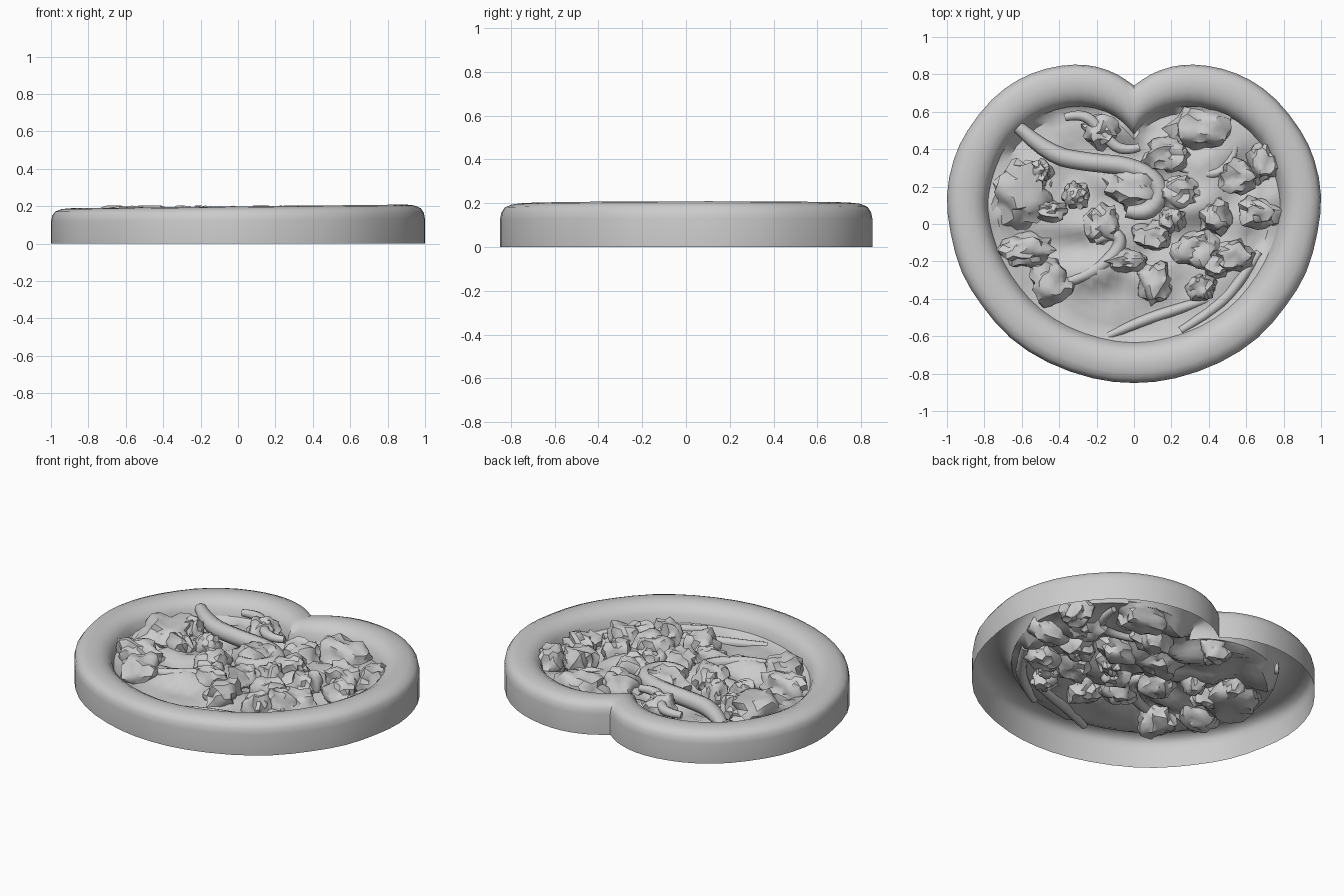
import bpy, bmesh, math, random
from mathutils import Vector, noise

if "Cube" in bpy.data.objects:
    bpy.data.objects.remove(bpy.data.objects["Cube"])

random.seed(4)

# Right halves of the heart outlines, notch to tip
OUTER = [(0, .74), (.09, .80), (.2, .84), (.32, .852), (.47, .83), (.62, .77),
         (.76, .665), (.89, .50), (.965, .34), (1, .15), (.98, -.05), (.92, -.26),
         (.81, -.44), (.66, -.61), (.46, -.74), (.22, -.825), (0, -.85)]
INNER = [(0, .48), (.06, .545), (.15, .60), (.28, .63), (.42, .61), (.55, .55),
         (.67, .44), (.74, .30), (.775, .17), (.78, .07), (.755, -.06), (.70, -.2),
         (.61, -.34), (.5, -.455), (.35, -.55), (.18, -.61), (0, -.635)]


def heart(half, steps=2):
    """Smooth the half outline with a spline, keep the notch sharp, mirror it."""
    p = [Vector(q) for q in half]
    p = [2 * p[0] - p[1]] + p + [Vector((-half[-2][0], half[-2][1]))]
    out = []
    for a, b, c, d in zip(p, p[1:], p[2:], p[3:]):
        for k in range(steps):
            t = k / steps
            out.append(.5 * (2 * b + (c - a) * t + (2 * a - 5 * b + 4 * c - d) * t ** 2
                             + (3 * b - a - 3 * c + d) * t ** 3))
    out.append(Vector(half[-1]))
    return out + [Vector((-v.x, v.y)) for v in out[-2:0:-1]]


def finish(bm, name, angle=50):
    bmesh.ops.recalc_face_normals(bm, faces=bm.faces)
    me = bpy.data.meshes.new(name)
    bm.to_mesh(me)
    bm.free()
    me.shade_smooth()
    me.set_sharp_from_angle(angle=math.radians(angle))
    ob = bpy.data.objects.new(name, me)
    bpy.context.collection.objects.link(ob)


def loft(bm, rings):
    for a, b in zip(rings, rings[1:]):
        for i in range(len(a)):
            j = (i + 1) % len(a)
            bm.faces.new((a[i], a[j], b[j], b[i]))


def floor_z(x, y):
    rough = .09 if y > -.35 else .04
    return .085 + rough * noise.noise(Vector((x * 6, y * 6, 2.3)))


outer, inner = heart(OUTER), heart(INNER)

# Rounded crust, open underneath, a little higher on the right
bm = bmesh.new()
section = [(0, 0), (0, .125), (.03, .157), (.1, .18), (.25, .194), (.45, .199),
           (.65, .194), (.82, .175), (.94, .145), (1, .10)]
loft(bm, [[bm.verts.new((*o.lerp(i, t), z * (1 + .05 * o.x)))
           for o, i in zip(outer, inner)] for t, z in section])
finish(bm, "crust")

# Bumpy cheese sheet inside the crust
bm = bmesh.new()
rings = []
for s in (1.0, .94, .87, .8, .72, .64, .56, .48, .4, .3, .2, .1):
    rings.append([bm.verts.new((p.x * s, p.y * s, .1 * (1 + .05 * p.x) if s == 1
                  else floor_z(p.x * s, p.y * s))) for p in inner])
loft(bm, rings)
mid = bm.verts.new((0, 0, floor_z(0, 0)))
for i in range(len(inner)):
    bm.faces.new((rings[-1][i], rings[-1][(i + 1) % len(inner)], mid))
finish(bm, "cheese")


# Lumpy chunks with flattened tops: x, y, half width, half depth
def chunk(name, x, y, rx, ry):
    bm = bmesh.new()
    bmesh.ops.create_icosphere(bm, subdivisions=3, radius=1)
    seed = Vector((x, y, 1)) * 9
    for v in bm.verts:
        a = v.co.copy()
        k = (1 + .35 * noise.noise(a * 1.5 + seed) + .3 * noise.noise(a * 3.2 + seed)
             + random.uniform(-.03, .03))
        box = min(1.25, 1 / max(abs(a.z), math.hypot(a.x, a.y)))
        z = .105 + .085 * k * box * a.z
        v.co = (x + rx * k * a.x, y + ry * k * a.y, max(.015, min(.205, z)))
    finish(bm, name, 40)


CHUNKS = [(-.6, .17, .17, .18), (-.58, -.14, .14, .09), (-.44, -.31, .11, .12),
          (.11, -.31, .10, .11), (.36, .51, .17, .11), (-.18, .5, .09, .09),
          (.18, .37, .11, .09), (.43, .04, .09, .09), (.55, .25, .11, .09),
          (.24, .16, .12, .09), (.33, -.14, .12, .1), (.36, -.34, .08, .07),
          (.53, -.17, .11, .08), (.1, -.06, .1, .08), (-.31, .15, .07, .07),
          (-.5, .27, .06, .07), (-.17, 0, .09, .1), (.66, .06, .12, .08),
          (.69, .33, .08, .11), (0, .2, .14, .12), (-.04, -.2, .12, .06),
          (-.45, .07, .09, .06), (.2, .03, .08, .07), (.44, -.22, .08, .07)]
for i, c in enumerate(CHUNKS):
    chunk(f"topping_chunk_{i}", *c)


# Curling topping strips with tapering tails
def strip(name, pts, radius, z):
    cu = bpy.data.curves.new(name, 'CURVE')
    cu.dimensions = '3D'
    cu.bevel_depth, cu.bevel_resolution = radius, 2
    cu.resolution_u, cu.use_fill_caps = 4, True
    sp = cu.splines.new('NURBS')
    sp.points.add(len(pts) - 1)
    for i, (p, (x, y)) in enumerate(zip(sp.points, pts)):
        p.co = (x, y, z, 1)
        p.radius = .7 if i in (0, len(pts) - 1) else 1
    sp.use_endpoint_u, sp.order_u = True, 3
    ob = bpy.data.objects.new(name, cu)
    bpy.context.collection.objects.link(ob)


strip("long_strip", [(-.62, .52), (-.46, .37), (-.25, .33), (0, .31), (.16, .2),
                     (.08, .04), (-.04, .07)], .05, .13)
strip("upper_strip", [(-.37, .57), (-.27, .6), (-.17, .49), (-.07, .38), (.03, .41)], .03, .155)
strip("lower_strip", [(-.36, -.31), (-.22, -.27), (-.06, -.12), (-.1, -.03), (-.21, -.09)], .035, .13)
strip("right_strip", [(.2, .32), (.38, .24), (.54, .32), (.55, .48)], .025, .095)
strip("front_ridge", [(-.14, -.6), (.03, -.52), (.25, -.45), (.4, -.4)], .03, .075)
strip("side_ridge", [(.25, -.57), (.43, -.46), (.56, -.32), (.67, -.15)], .03, .085)
